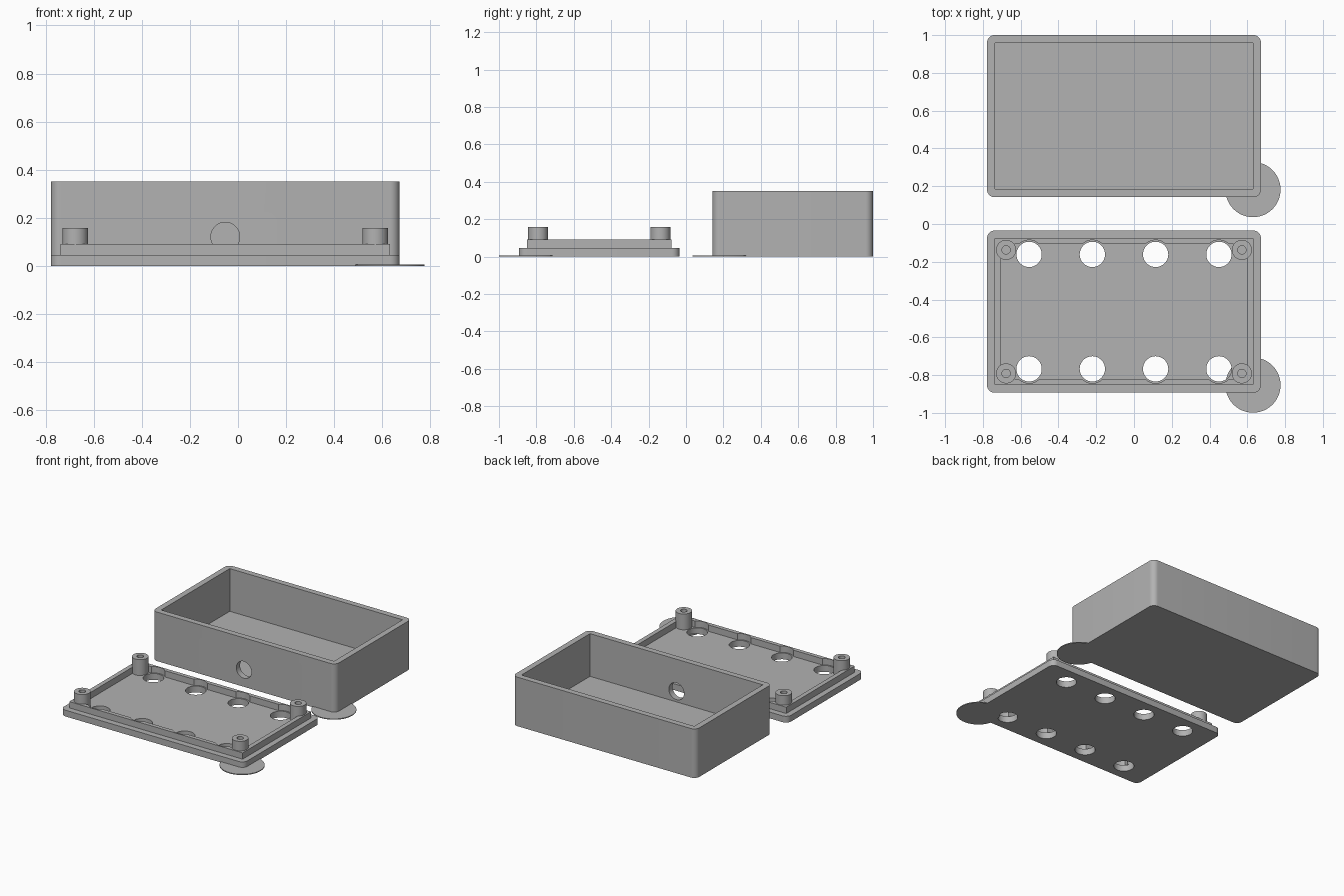
import bpy, bmesh, math
from mathutils import Matrix

cube = bpy.data.objects.get("Cube")
if cube:
    bpy.data.objects.remove(cube)

grey = bpy.data.materials.new("plain_grey")
grey.use_nodes = True
COLOUR = (0.445, 0.445, 0.445, 1)
grey.diffuse_color = COLOUR
grey.node_tree.nodes["Principled BSDF"].inputs["Base Color"].default_value = COLOUR

MID_X = -0.053           # shared centre line of both halves
BOX_Y, LID_Y = 0.571, -0.464
HALF_X, HALF_Y = 0.725, 0.429
FLOOR = 0.045


def finish(bm, name):
    mesh = bpy.data.meshes.new(name)
    bm.to_mesh(mesh)
    bm.free()
    mesh.materials.append(grey)
    ob = bpy.data.objects.new(name, mesh)
    bpy.context.collection.objects.link(ob)
    return ob


def block(name, y, half_x, half_y, z0, z1, radius=0):
    """Upright block centred on MID_X, with optional rounded corners."""
    bm = bmesh.new()
    bmesh.ops.create_cube(bm, size=2)
    for v in bm.verts:
        v.co = (MID_X + v.co.x * half_x, y + v.co.y * half_y, z1 if v.co.z > 0 else z0)
    if radius:
        upright = [e for e in bm.edges if abs(e.verts[0].co.z - e.verts[1].co.z) > 1e-4]
        bmesh.ops.bevel(bm, geom=upright, offset=radius, segments=10,
                        profile=0.5, affect='EDGES')
    return finish(bm, name)


def rods(name, centres, radius, z0, z1):
    """Upright cylinders sharing one mesh."""
    bm = bmesh.new()
    for x, y in centres:
        bmesh.ops.create_cone(bm, cap_ends=True, segments=48, radius1=radius, radius2=radius,
                              depth=z1 - z0, matrix=Matrix.Translation((x, y, (z0 + z1) / 2)))
    return finish(bm, name)


def cut(ob, cutter):
    mod = ob.modifiers.new("cut", 'BOOLEAN')
    mod.operation, mod.solver, mod.object = 'DIFFERENCE', 'EXACT', cutter
    with bpy.context.temp_override(object=ob, active_object=ob, selected_objects=[ob]):
        bpy.ops.object.modifier_apply(modifier=mod.name)
    bpy.data.objects.remove(cutter)


parts = []

# Open box with a cable hole in its front wall
box = block("box", BOX_Y, HALF_X, HALF_Y, 0, 0.35, 0.04)
cut(box, block("cavity", BOX_Y, 0.683, 0.387, FLOOR, 0.5))
drill = rods("cable_drill", [(0, 0)], 0.06, -0.1, 0.1)
drill.data.transform(Matrix.Translation((MID_X, BOX_Y - HALF_Y, 0.121))
                     @ Matrix.Rotation(math.pi / 2, 4, 'X'))
cut(box, drill)
parts.append(box)

# Lid plate with two rows of round holes
holes = [(MID_X + 0.335 * (i - 1.5), LID_Y + s * 0.303) for i in range(4) for s in (-1, 1)]
lid = block("lid_plate", LID_Y, HALF_X, HALF_Y, 0, FLOOR, 0.04)
cut(lid, rods("hole_drill", holes, 0.067, -0.1, 0.2))
parts.append(lid)

# Raised lip, notched around the holes
lip = block("lid_lip", LID_Y, 0.685, 0.386, FLOOR, 0.09)
cut(lip, block("lip_opening", LID_Y, 0.653, 0.357, 0, 0.2))
cut(lip, rods("notch_drill", holes, 0.076, 0, 0.2))
parts.append(lip)

# Hollow screw posts at the lid corners
corners = [(MID_X + sx * 0.624, LID_Y + sy * 0.327) for sx in (-1, 1) for sy in (-1, 1)]
posts = rods("screw_posts", corners, 0.053, FLOOR, 0.158)
cut(posts, rods("screw_drill", corners, 0.022, 0, 0.3))
parts.append(posts)

# Thin round corner pads
for name, y in (("box_corner_pad", BOX_Y), ("lid_corner_pad", LID_Y)):
    parts.append(rods(name, [(0.63, y - HALF_Y + 0.04)], 0.146, 0, 0.006))

# Smooth the curves and keep edges sharp
bpy.ops.object.select_all(action='DESELECT')
for ob in parts:
    ob.select_set(True)
bpy.context.view_layer.objects.active = parts[0]
bpy.ops.object.shade_smooth_by_angle(angle=math.radians(30))
